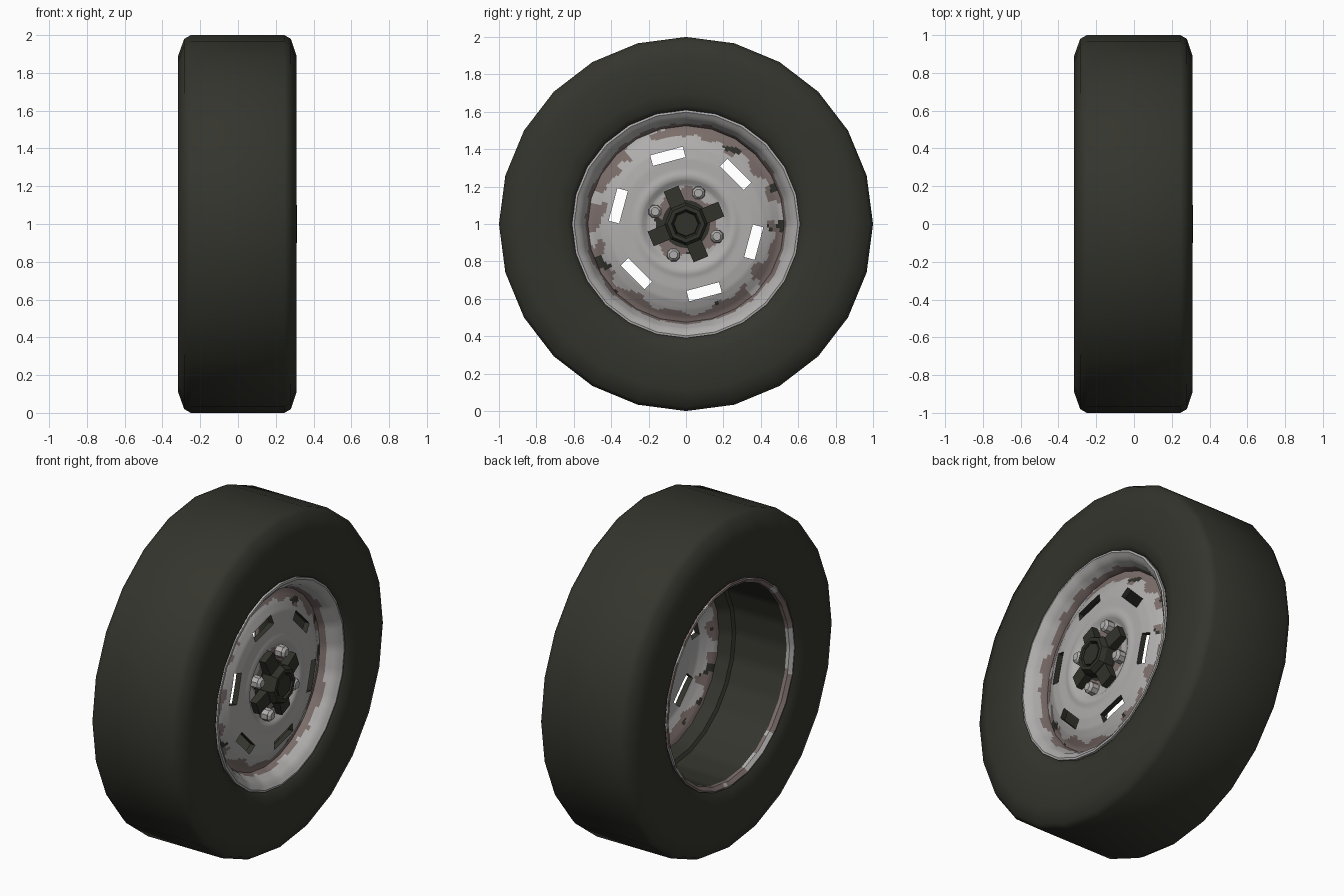
import bpy, bmesh, math
from mathutils import Matrix, Vector, noise

if "Cube" in bpy.data.objects:
    bpy.data.objects.remove(bpy.data.objects["Cube"])

def material(name, rgb):
    m = bpy.data.materials.new(name)
    m.diffuse_color = (*rgb, 1)
    m.use_nodes = True
    m.node_tree.nodes["Principled BSDF"].inputs["Base Color"].default_value = m.diffuse_color
    return m

MATS = [material("rubber_black", (0.035, 0.035, 0.027)),
        material("pale_grey_paint", (0.43, 0.42, 0.415)),
        material("rust_brown", (0.20, 0.155, 0.145)),
        material("hub_dark", (0.032, 0.032, 0.025))]
RUBBER, PAINT, RUST, DARK = range(4)

def finish(name, bm, angle=35):
    bmesh.ops.recalc_face_normals(bm, faces=bm.faces)
    me = bpy.data.meshes.new(name)
    bm.to_mesh(me)
    bm.free()
    for m in MATS:
        me.materials.append(m)
    ob = bpy.data.objects.new(name, me)
    bpy.context.collection.objects.link(ob)
    bpy.ops.object.select_all(action='DESELECT')
    ob.select_set(True)
    bpy.context.view_layer.objects.active = ob
    if angle:
        bpy.ops.object.shade_smooth_by_angle(angle=math.radians(angle))
    return ob

def refine(profile, step):
    out = []
    for i, (x, r) in enumerate(profile):
        x2, r2 = profile[(i + 1) % len(profile)]
        n = max(1, round(math.hypot(x2 - x, r2 - r) / step))
        out += [(x + (x2 - x) * k / n, r + (r2 - r) * k / n) for k in range(n)]
    return out

def lathe(name, profile, rule, seg=24, step=None, sub=1, angle=35):
    """Spin a closed (x, radius) profile round the axle; sub splits each flat side."""
    if step:
        profile = refine(profile, step)
    bm = bmesh.new()
    rings = []
    for j in range(seg * sub):
        i, t = divmod(j, sub)
        a, b = math.tau * i / seg, math.tau * (i + 1) / seg
        t /= sub
        c = math.cos(a) * (1 - t) + math.cos(b) * t
        s = math.sin(a) * (1 - t) + math.sin(b) * t
        rings.append([bm.verts.new((x, r * c, 1 + r * s)) for x, r in profile])
    n = len(profile)
    for j, ring in enumerate(rings):
        nxt = rings[(j + 1) % len(rings)]
        for k in range(n):
            f = bm.faces.new((ring[k], ring[(k + 1) % n], nxt[(k + 1) % n], nxt[k]))
            c = f.calc_center_median()
            f.material_index = rule(c, math.hypot(c.y, c.z - 1))
    return finish(name, bm, angle)

def place(angle, x, r):
    return (Matrix.Translation((0, 0, 1)) @ Matrix.Rotation(math.radians(angle), 4, 'X')
            @ Matrix.Translation((x, r, 0)))

def set_index(bm, idx):
    for f in bm.faces:
        f.material_index = idx

# Weathering rules
def disc_rule(c, r):
    n = noise.noise(c * 11)
    patch = noise.noise(c * 8 + Vector((5, 2, 9)))
    if r < 0.13:
        return DARK
    if r < 0.185 + 0.05 * n:
        return RUST if patch < 0.3 else DARK
    if r > 0.465 + 0.06 * n:
        if noise.noise(c * 13 + Vector((1, 7, 3))) > 0.42:
            return DARK
        return PAINT if patch > 0.33 else RUST
    return PAINT

def rim_rule(c, r):
    n = noise.noise(c * 9)
    if c.x < -0.27:
        return RUST if n > -0.2 else PAINT
    if c.x < 0.15:
        return RUBBER
    return RUST if r < 0.537 + 0.012 * n else PAINT

# Tyre
lathe("tyre", [(-0.25, 1.0), (-0.285, 0.98), (-0.317, 0.89), (-0.317, 0.70), (-0.305, 0.635),
               (-0.28, 0.60), (0.265, 0.60), (0.295, 0.635), (0.31, 0.70), (0.31, 0.89),
               (0.28, 0.98), (0.245, 1.0)], lambda c, r: RUBBER, angle=50)

# Rim with front lip and open rear barrel
lathe("rim", [(-0.28, 0.608), (-0.30, 0.61), (-0.303, 0.60), (-0.285, 0.58), (0.07, 0.575),
              (0.08, 0.555), (0.15, 0.525), (0.18, 0.525), (0.215, 0.538), (0.265, 0.565),
              (0.29, 0.598), (0.288, 0.61), (0.26, 0.608)],
      rim_rule, step=0.02, sub=5)

# Wheel disc
disc = lathe("wheel_disc", [(0.175, 0.535), (0.185, 0.50), (0.212, 0.455), (0.232, 0.41),
                            (0.242, 0.35), (0.243, 0.29), (0.25, 0.26), (0.247, 0.24),
                            (0.225, 0.205), (0.222, 0.05), (0.195, 0.05), (0.197, 0.21),
                            (0.215, 0.26), (0.21, 0.35), (0.20, 0.41), (0.18, 0.455),
                            (0.155, 0.50), (0.145, 0.535)],
             disc_rule, seg=144, step=0.011)

# Six slots cut through the disc
bm = bmesh.new()
for k in range(6):
    bmesh.ops.create_cube(bm, size=1, matrix=place(45 + 60 * k, 0.22, 0.375)
                          @ Matrix.Diagonal((0.2, 0.058, 0.18, 1)))
set_index(bm, DARK)
cutter = finish("slot_cutter", bm, None)
cutter.hide_render = True
mod = disc.modifiers.new("slots", 'BOOLEAN')
mod.operation = 'DIFFERENCE'
mod.solver = 'EXACT'
mod.object = cutter
bpy.context.view_layer.objects.active = disc
bpy.ops.object.modifier_apply(modifier="slots")
bpy.data.objects.remove(cutter)

# Hub: octagonal collar with a recessed hexagonal cap
lathe("hub_collar", [(0.19, 0.115), (0.285, 0.115), (0.313, 0.10), (0.313, 0.078),
                     (0.295, 0.072), (0.19, 0.05)],
      lambda c, r: DARK, seg=8, angle=20)
bm = bmesh.new()
bmesh.ops.create_cone(bm, cap_ends=True, segments=8, radius1=0.075, radius2=0.065, depth=0.12,
                      matrix=place(0, 0.249, 0) @ Matrix.Rotation(math.pi / 2, 4, 'Y'))
set_index(bm, DARK)
finish("hub_cap", bm, 20)

# Four sloping hub arms with rusty ends
bm = bmesh.new()
for k in range(4):
    m = place(23 + 90 * k, 0.245, 0.14)
    verts = bmesh.ops.create_cube(bm, size=1)["verts"]
    for v in verts:
        v.co = Vector((v.co.x * 0.07, v.co.y * 0.13, v.co.z * 0.085))
        if v.co.x > 0 and v.co.y > 0:
            v.co.x -= 0.015
        v.co = m @ v.co
set_index(bm, DARK)
finish("hub_arms", bm, 20)

# Four wheel nuts
bm = bmesh.new()
for k in range(4):
    for x, r1, r2, d in ((0.24, 0.038, 0.036, 0.05), (0.272, 0.036, 0.022, 0.016)):
        bmesh.ops.create_cone(bm, cap_ends=True, segments=8, radius1=r1, radius2=r2, depth=d,
                              matrix=place(68 + 90 * k, x, 0.178)
                              @ Matrix.Rotation(math.pi / 2, 4, 'Y'))
set_index(bm, PAINT)
finish("wheel_nuts", bm, 30)
